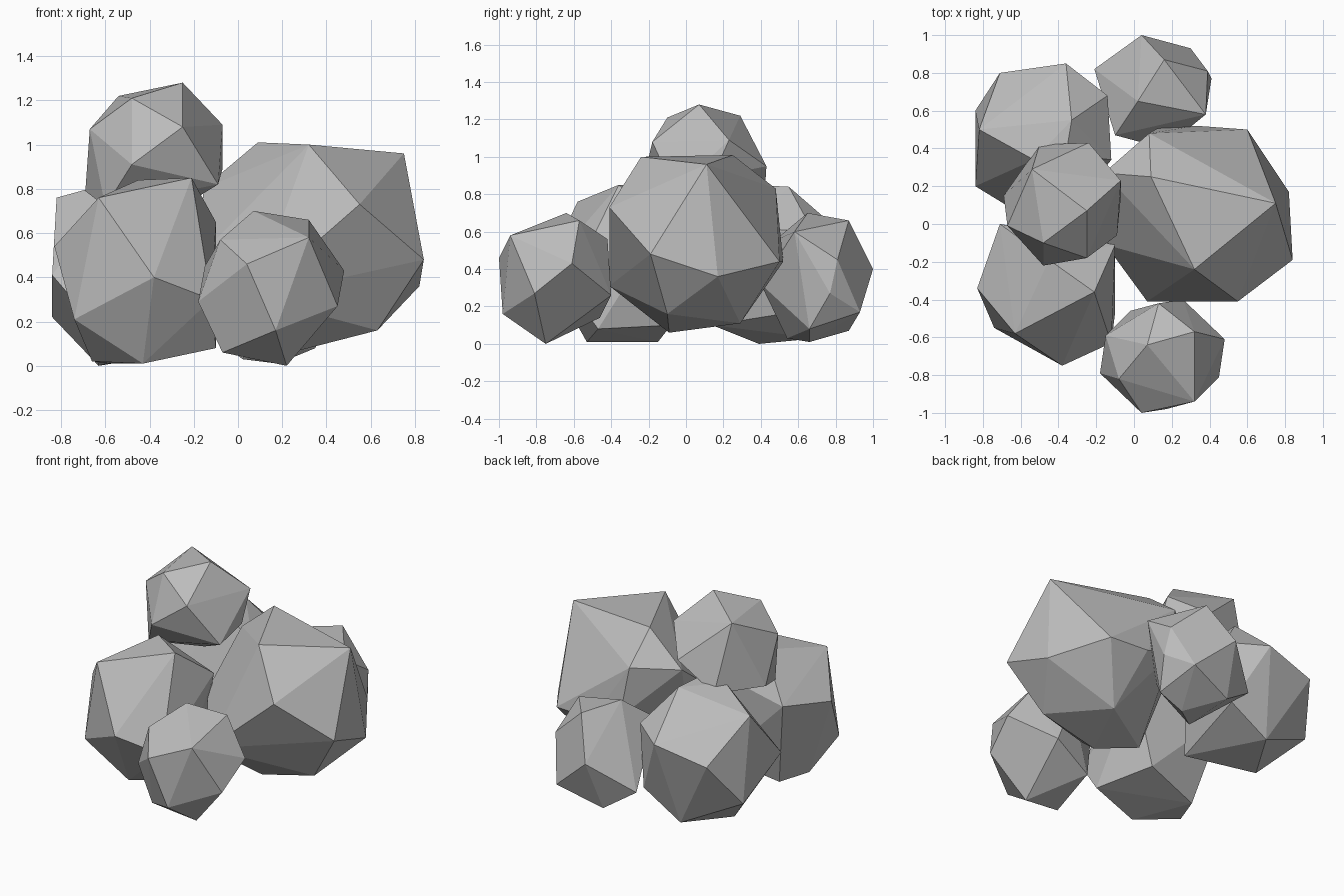
import bpy
import bmesh
from mathutils import Vector

old = bpy.data.objects.get("Cube")
if old:
    bpy.data.objects.remove(old, do_unlink=True)

UNIT = 0.01  # corner positions are given in hundredths

stone = bpy.data.materials.new("stone_grey")
stone.use_nodes = True
stone.diffuse_color = (0.5, 0.5, 0.5, 1)
shader = next(n for n in stone.node_tree.nodes if n.type == 'BSDF_PRINCIPLED')
shader.inputs["Base Color"].default_value = stone.diffuse_color
shader.inputs["Roughness"].default_value = 0.9


def boulder(name, centre, *corners):
    """Faceted stone: each corner is echoed on the far side of the centre
    unless a corner is already placed there, then all are wrapped in a hull."""
    centre = Vector(centre) * UNIT
    points = [Vector(c) * UNIT for c in corners]
    radius = sum((p - centre).length for p in points) / len(points)
    for p in list(points):
        echo = 2 * centre - p
        echo.z = max(echo.z, 0)
        if min((echo - q).length for q in points) > 0.7 * radius:
            points.append(echo)

    bm = bmesh.new()
    for p in points:
        bm.verts.new(p - centre)
    bmesh.ops.convex_hull(bm, input=bm.verts)
    loose = [v for v in bm.verts if not v.link_faces]
    bmesh.ops.delete(bm, geom=loose, context='VERTS')
    bmesh.ops.recalc_face_normals(bm, faces=bm.faces)
    mesh = bpy.data.meshes.new(name)
    bm.to_mesh(mesh)
    bm.free()
    mesh.materials.append(stone)
    obj = bpy.data.objects.new(name, mesh)
    obj.location = centre
    bpy.context.collection.objects.link(obj)
    return obj


# Largest stone, on the +x side
boulder("large_boulder", (35, 5, 54),
        (75, 11, 96), (32, -24, 100), (9, 25, 101), (84, -19, 48),
        (55, -41, 73), (82, 17, 36), (60, 50, 44), (33, 52, 44),
        (8, 48, 83), (13, 51, 50), (63, -10, 16), (40, 29, 11),
        (24, -9, 6), (7, -41, 31), (-16, 27, 80), (-15, -11, 52),
        (-4, 0, 13))

# Two medium stones, on the -x side
boulder("front_boulder", (-42, -33, 43),
        (-63, -58, 76), (-21, -36, 85), (-38, -75, 40), (-74, -55, 21),
        (-83, -34, 54), (-12, -63, 30), (-10, -47, 8), (-71, 0, 60),
        (-43, -53, 1), (-66, -35, 2), (-58, -15, 1), (-45, -19, 84))
boulder("back_boulder", (-48, 47, 42),
        (-33, 55, 84), (-82, 50, 76), (-71, 80, 50), (-36, 85, 58),
        (-84, 20, 41), (-84, 60, 22), (-45, 70, 3), (-14, 68, 60),
        (-18, 70, 19), (-28, 14, 10), (-66, 9, 20), (-36, 37, 85),
        (-53, 34, 84))

# Stone resting on top of the pile
boulder("top_stone", (-37, 11, 98),
        (-25, 7, 128), (-54, 29, 122), (-48, -10, 121), (-25, -18, 108),
        (-67, -1, 107), (-48, -22, 91), (-7, 23, 109), (-7, 14, 89),
        (-9, -6, 82), (-69, 15, 79), (-60, -8, 72), (-50, 42, 79),
        (-24, 43, 95), (-35, 15, 66))

# Small stones at the front and back
boulder("front_stone", (15, -70, 36),
        (7, -64, 70), (32, -57, 66), (48, -61, 43), (45, -81, 27),
        (32, -94, 58), (4, -100, 46), (17, -98, 16), (-8, -82, 57),
        (-7, -80, 6), (22, -75, 0))
boulder("back_stone", (10, 70, 36),
        (2, 65, 70), (16, 87, 66), (4, 100, 40), (30, 93, 17),
        (41, 77, 27), (39, 81, 45), (38, 58, 60), (-21, 82, 21),
        (0, 87, 7), (18, 66, 1), (35, 66, 8), (2, 54, 3))
